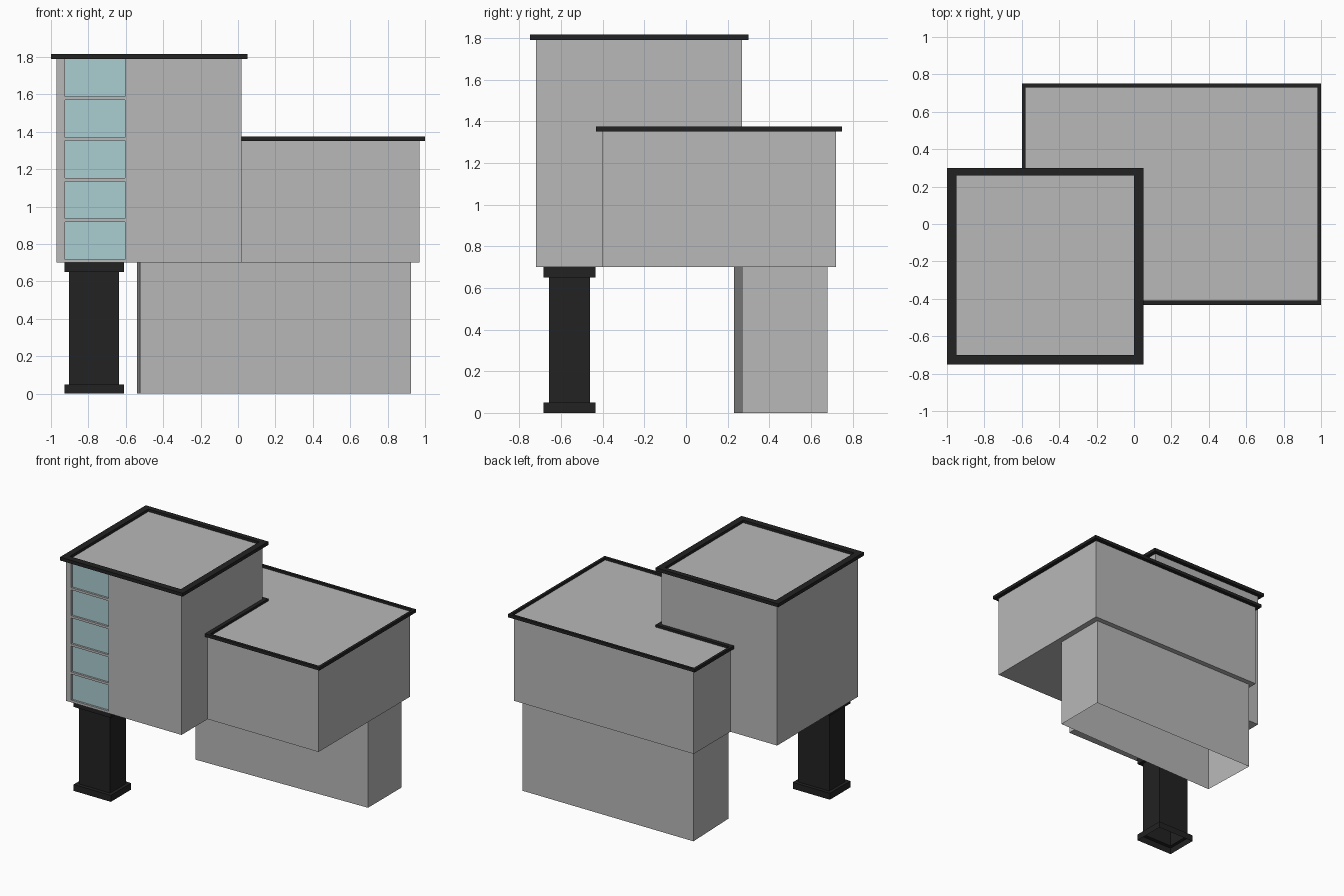
import bpy
import bmesh

if "Cube" in bpy.data.objects:
    bpy.data.objects.remove(bpy.data.objects["Cube"])


def material(name, rgb):
    m = bpy.data.materials.new(name)
    m.diffuse_color = (*rgb, 1)
    m.use_nodes = True
    m.node_tree.nodes["Principled BSDF"].inputs["Base Color"].default_value = m.diffuse_color
    return m


GREY = material("wall_grey", (0.48, 0.48, 0.48))
DARK = material("trim_black", (0.016, 0.016, 0.016))
GLASS = material("window_blue", (0.40, 0.61, 0.64))


def finish(name, bm, *mats):
    me = bpy.data.meshes.new(name)
    bm.to_mesh(me)
    bm.free()
    for m in mats:
        me.materials.append(m)
    ob = bpy.data.objects.new(name, me)
    bpy.context.collection.objects.link(ob)
    return ob


def rect(x0, x1, y0, y1):
    return [(x0, y0), (x1, y0), (x1, y1), (x0, y1)]


def ring(bm, outline, z):
    return [bm.verts.new((x, y, z)) for x, y in outline]


def bridge(bm, a, b, skip=()):
    n = len(a)
    for i in range(n):
        if i not in skip:
            j = (i + 1) % n
            bm.faces.new((a[i], a[j], b[j], b[i]))


def prism(bm, outline, z0, z1, bottom=True, top=True, skip=()):
    """Upright prism from a counter-clockwise outline."""
    a, b = ring(bm, outline, z0), ring(bm, outline, z1)
    bridge(bm, a, b, skip)
    if bottom:
        bm.faces.new(a[::-1])
    if top:
        bm.faces.new(b)


def roof(name, outer, inner, z0, z1, drop):
    """Dark rimmed slab with a sunken grey deck."""
    bm = bmesh.new()
    a, b = ring(bm, outer, z0), ring(bm, outer, z1)
    c, d = ring(bm, inner, z1), ring(bm, inner, z1 - drop)
    bm.faces.new(a[::-1])
    bridge(bm, a, b)
    bridge(bm, b, c)
    bridge(bm, c, d)
    bm.faces.new(d).material_index = 1
    finish(name, bm, DARK, GREY)


# Tower block with five recessed windows cut into the front
WX0, WX1, WZ, STEP, WH = -0.925, -0.605, 0.718, 0.2175, 0.2
panes = [(WZ + i * STEP, WZ + i * STEP + WH) for i in range(5)]
bm = bmesh.new()
prism(bm, rect(-0.97, 0.02, -0.72, 0.27), 0.70, 1.795)
cuts = [((x, 0, 0), (1, 0, 0)) for x in (WX0, WX1)]
cuts += [((0, 0, z), (0, 0, 1)) for pair in panes for z in pair]
for co, no in cuts:
    bmesh.ops.bisect_plane(bm, geom=bm.verts[:] + bm.edges[:] + bm.faces[:],
                           plane_co=co, plane_no=no)
bm.normal_update()
glass = []
for f in bm.faces:
    c = f.calc_center_median()
    if (f.normal.y < -0.9 and WX0 < c.x < WX1
            and any(lo < c.z < hi for lo, hi in panes)):
        glass.append(f)
bmesh.ops.inset_individual(bm, faces=glass, thickness=0, depth=-0.015)
for f in glass:
    f.material_index = 1
finish("tower_block", bm, GREY, GLASS)

# Lower wing wraps round the tower; the two walls against the tower are left out
bm = bmesh.new()
prism(bm, [(0.02, -0.40), (0.97, -0.40), (0.97, 0.72), (-0.57, 0.72),
           (-0.57, 0.27), (0.02, 0.27)], 0.70, 1.351, top=False, skip=(4, 5))
finish("side_wing", bm, GREY)

# Ground floor, slightly skewed and open underneath
bm = bmesh.new()
prism(bm, [(-0.525, 0.23), (0.925, 0.27), (0.925, 0.68), (-0.54, 0.68)],
      0, 0.70, bottom=False, top=False)
finish("ground_floor", bm, GREY)

# Roofs
roof("tower_roof", rect(-1.0, 0.05, -0.75, 0.30),
     rect(-0.95, 0.0, -0.70, 0.26), 1.79, 1.816, 0.02)
roof("wing_roof",
     [(0.02, -0.432), (1.0, -0.432), (1.0, 0.75), (-0.6, 0.75),
      (-0.6, 0.27), (0.02, 0.27)],
     [(0.05, -0.41), (0.98, -0.41), (0.98, 0.73), (-0.58, 0.73),
      (-0.58, 0.30), (0.05, 0.30)], 1.35, 1.374, 0.018)

# Support column: one shell stepping from foot to shaft to cap
foot = rect(-0.928, -0.61, -0.685, -0.435)
shaft = rect(-0.904, -0.636, -0.657, -0.462)
bm = bmesh.new()
levels = [(foot, 0), (foot, 0.05), (shaft, 0.05),
          (shaft, 0.65), (foot, 0.65), (foot, 0.70)]
rings = [ring(bm, o, z) for o, z in levels]
for a, b in zip(rings, rings[1:]):
    bridge(bm, a, b)
finish("support_column", bm, DARK)
